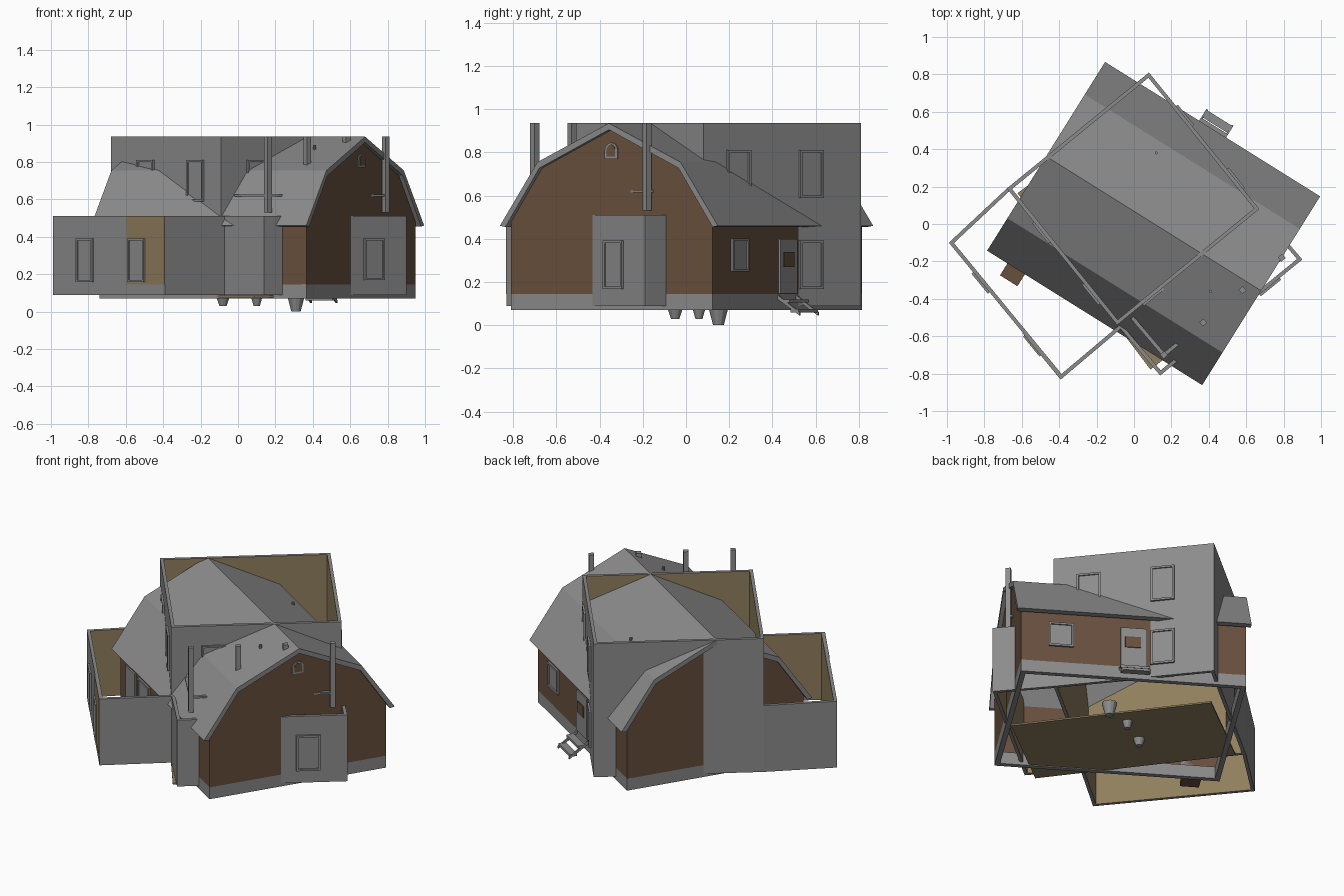
import bpy, bmesh, math
from mathutils import Matrix, Vector

cube = bpy.data.objects.get("Cube")
if cube:
    bpy.data.objects.remove(cube)


def material(name, rgb):
    m = bpy.data.materials.new(name)
    m.use_nodes = True
    m.diffuse_color = (*rgb, 1)
    m.node_tree.nodes["Principled BSDF"].inputs["Base Color"].default_value = (*rgb, 1)
    return m


GREY = material("plain grey", (.26, .26, .26))
BROWN = material("brown siding", (.14, .08, .048))
TAN = material("tan interior", (.28, .21, .11))


def finish(name, bm, frame, *mats):
    bmesh.ops.recalc_face_normals(bm, faces=bm.faces)
    me = bpy.data.meshes.new(name)
    bm.to_mesh(me)
    bm.free()
    ob = bpy.data.objects.new(name, me)
    for m in mats:
        me.materials.append(m)
    ob.matrix_world = frame
    bpy.context.collection.objects.link(ob)
    return ob


def box(name, lo, hi, mat, frame=Matrix(), inner=None):
    """Box between two corners; an inner colour goes on the +y face."""
    bm = bmesh.new()
    bmesh.ops.create_cube(bm, size=1)
    for v in bm.verts:
        v.co = [l + (c + .5) * (h - l) for l, h, c in zip(lo, hi, v.co)]
    bm.normal_update()
    if inner:
        for f in bm.faces:
            f.material_index = int(f.normal.y > .5)
    return finish(name, bm, frame, mat, *([inner] if inner else []))


def prism(name, profile, x0, x1, mat, frame, open_base=False):
    """Extrude a (y, z) profile along x."""
    bm = bmesh.new()
    ends = [[bm.verts.new((x, y, z)) for y, z in profile] for x in (x0, x1)]
    for e in ends:
        bm.faces.new(e)
    n = len(profile)
    for i in range(n - 1 if open_base else n):
        j = (i + 1) % n
        bm.faces.new((ends[0][i], ends[0][j], ends[1][j], ends[1][i]))
    return finish(name, bm, frame, mat)


def window(name, frame, x, z0, z1, w=.115):
    """Framed pane on the plane y = 0, facing -y."""
    a, b, t = x - w / 2, x + w / 2, .012
    box(name + "_pane", (a, -.004, z0), (b, 0, z1), GREY, frame)
    for side, (l, r, d, u) in {"left": (a - t, a, z0, z1), "right": (b, b + t, z0, z1),
                               "sill": (a - t, b + t, z0 - t, z0),
                               "head": (a - t, b + t, z1, z1 + t)}.items():
        box(f"{name}_{side}", (l, -.012, d), (r, 0, u), GREY, frame)


def wall_frame(p, q):
    """Frame with x along the wall and -y outward."""
    d = Vector(q) - Vector(p)
    return (Matrix.Translation((*p, 0)) @ Matrix.Rotation(math.atan2(d.y, d.x), 4, 'Z')), d.length


def wall(name, p, q, top, openings=()):
    frame, length = wall_frame(p, q)
    box(name, (0, 0, .09), (length, .02, top), GREY, frame, TAN)
    for i, (t, z0, z1) in enumerate(openings):
        window(f"{name}_window_{i + 1}", frame, t * length, z0, z1)
    return frame, length


# Gambrel barn, in its own turned frame: x along the ridge, y across
BARN = Matrix.Translation((.105, .0025, 0)) @ Matrix.Rotation(math.radians(-32), 4, 'Z')
L, W = .653, .55
prism("barn_walls", [(-W, .145), (-W, .48), (-.385, .725), (0, .905),
                     (.385, .725), (W, .48), (W, .145)], -L, L, BROWN, BARN, True)
prism("barn_roof", [(-.595, .46), (-.39, .755), (0, .935), (.39, .755), (.595, .46),
                    (.565, .455), (.38, .727), (0, .905), (-.38, .727), (-.565, .455)],
      -.678, .678, GREY, BARN)

# Foundation ring
for s, side in ((-1, "front"), (1, "back")):
    y = sorted((s * W, s * (W - .03)))
    box(f"foundation_{side}", (-L, y[0], .07), (L, y[1], .147), GREY, BARN)
    x = sorted((s * L, s * (L - .03)))
    box(f"foundation_end_{side}", (x[0], -W, .07), (x[1], W, .147), GREY, BARN)

# Arched attic window on the gable
arch = [(-.035, .77), (.035, .77)] + [(.035 * math.cos(a), .81 + .035 * math.sin(a))
                                      for a in [math.pi * i / 8 for i in range(9)]]
prism("attic_window_frame", arch, L, L + .006, GREY, BARN)
prism("attic_window_pane", [(y * .65, .81 + (z - .81) * .75) for y, z in arch],
      L, L + .009, BROWN, BARN)

# Barn doors, side window and steps
back = BARN @ Matrix.Translation((0, W, 0)) @ Matrix.Rotation(math.pi, 4, 'Z')
front = BARN @ Matrix.Translation((0, -W, 0))
window("barn_back_window", back, -.42, .26, .39, .12)
box("back_door", (-.075, -.009, .147), (.075, 0, .40), GREY, back)
box("back_door_panel", (-.05, -.014, .27), (.04, -.009, .34), BROWN, back)
for i in range(2):
    box(f"back_step_{i + 1}", (-.085, -.065 - .05 * i, .105 - .045 * i),
        (.085, -.02 - .05 * i, .12 - .045 * i), GREY, back)
for i, x in enumerate((-.085, .075)):
    prism(f"back_step_stringer_{i + 1}", [(0, .14), (-.12, .06), (-.12, .045), (0, .12)],
          x, x + .01, GREY, back)
window("barn_front_window", front, -.30, .24, .39, .14)
box("front_door", (-.56, -.009, .147), (-.43, 0, .40), GREY, front)
box("front_step", (-.55, -.12, .09), (-.44, -.01, .12), BROWN, front)

# Tall open-topped house walls
A, B, C, D = (-.09, -.54), (.67, .08), (.08, .81), (-.68, .19)
wall("tall_wall_front", A, B, .935, [(.25, .60, .80)])
wall("tall_wall_left", B, C, .935, [(.22, .60, .80), (.68, .60, .80), (.68, .18, .38)])
wall("tall_wall_back", C, D, .935)
wall("tall_wall_right", D, A, .935, [(.32, .60, .80), (.77, .60, .80)])

# Low wing on the right, with its bare patch of tan
E, F, G = (-.99, -.10), (-.39, -.83), (-.07, -.56)
wall("low_wing_back", D, E, .51)
frame, length = wall("low_wing_right", E, F, .51, [(.29, .17, .38), (.75, .17, .38)])
box("low_wing_bare_patch", (length * .66, -.003, .145), (length, 0, .51), TAN, frame)
wall("low_wing_front", F, G, .51)

# Low front annex
H, I = (.14, -.81), (.90, -.19)
wall("annex_right", A, H, .51)
wall("annex_front", H, I, .51, [(.23, .18, .38), (.77, .18, .38)])
wall("annex_left", I, B, .51)

# Balcony posts and thin rail
P, Q = Vector((.16, -.70)), Vector((.79, -.18))
turn = math.atan2(Q.y - P.y, Q.x - P.x)
for i in range(4):
    p = P.lerp(Q, i / 3)
    f = Matrix.Translation((*p, 0)) @ Matrix.Rotation(turn, 4, 'Z')
    box(f"balcony_post_{i + 1}", (-.015, -.015, .53), (.015, .015, .937), GREY, f)
for name, p, q in (("right", (-.01, -.50), P), ("front", P, Q), ("left", Q, (.62, .02))):
    f, n = wall_frame(p, q)
    box(f"balcony_rail_{name}", (0, -.01, .615), (n, .01, .625), GREY, f)

# Tan ground floor panel under the house
floor_frame = Matrix.Translation((-.02, -.12, 0)) @ Matrix.Rotation(math.radians(127), 4, 'Z')
box("ground_floor", (-.59, -.31, .075), (.59, .31, .085), TAN, floor_frame)

# Tapered lamps hanging beneath the floor
for i, (x, y, low, r) in enumerate(((.31, .15, 0, .045), (.10, .06, .03, .03), (-.08, -.05, .03, .035))):
    bm = bmesh.new()
    bmesh.ops.create_cone(bm, cap_ends=True, segments=12, radius1=r * .55, radius2=r, depth=.078 - low)
    finish(f"under_lamp_{i + 1}", bm, Matrix.Translation((x, y, (.078 + low) / 2)), GREY)

# Small vent pegs on the roof
for i, (x, y, z) in enumerate(((.12, .38, .775), (0, -.20, .80), (.41, -.36, .865))):
    bm = bmesh.new()
    bmesh.ops.create_cone(bm, cap_ends=True, segments=8, radius1=.008, radius2=.008, depth=.05)
    finish(f"roof_peg_{i + 1}", bm, Matrix.Translation((x, y, z)), GREY)
